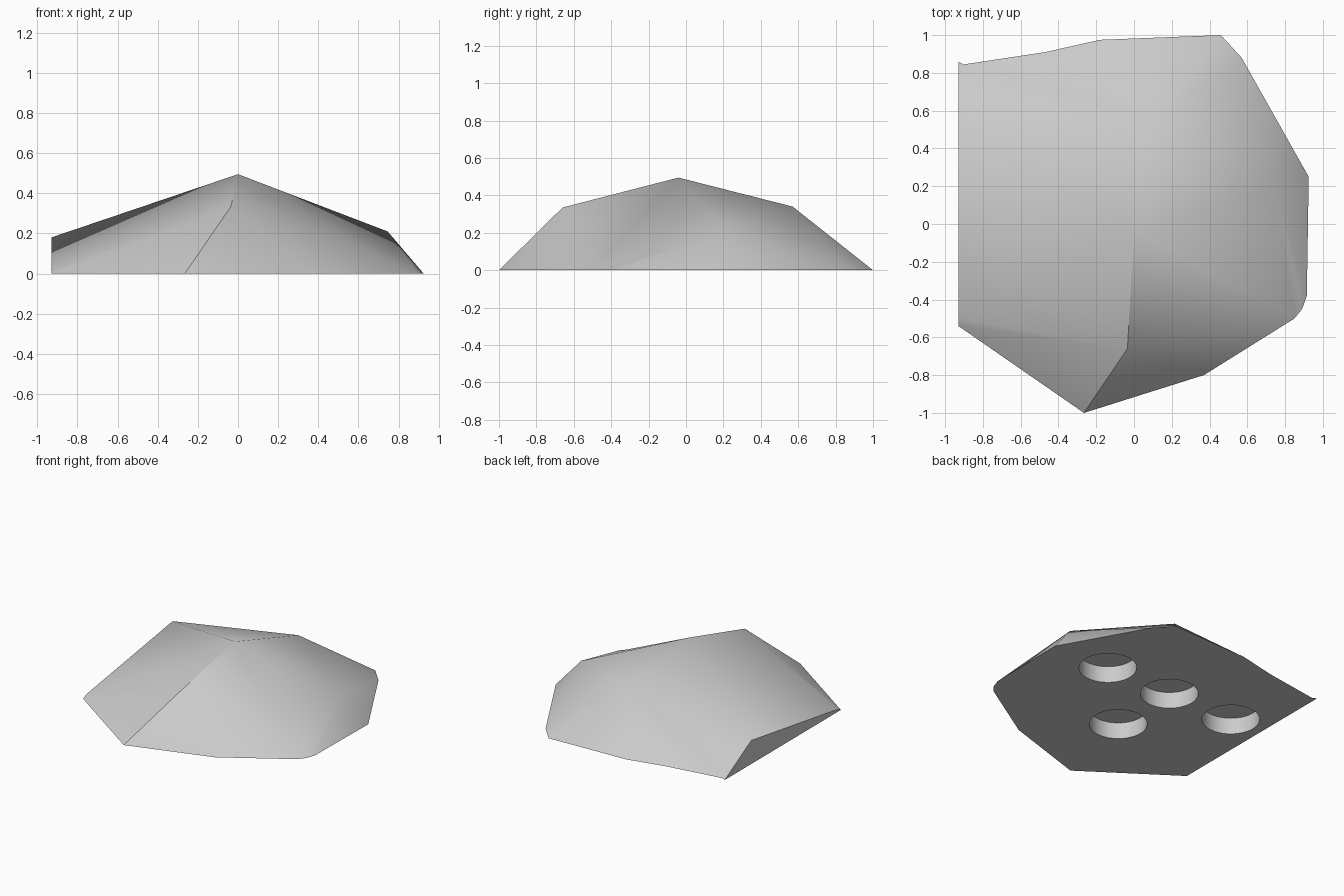
import bpy, bmesh, math

cube = bpy.data.objects.get("Cube")
if cube:
    bpy.data.objects.remove(cube)

# Single stone-like grey
grey = bpy.data.materials.new("light_grey")
grey.use_nodes = True
COLOUR = (0.6, 0.6, 0.6, 1)
grey.diffuse_color = COLOUR
grey.node_tree.nodes["Principled BSDF"].inputs["Base Color"].default_value = COLOUR


def select_only(obj):
    bpy.ops.object.select_all(action="DESELECT")
    obj.select_set(True)
    bpy.context.view_layer.objects.active = obj


# Footprint corners, counter-clockwise from the front of the flat side
footprint = {
    "a": (-0.93, -0.54), "b": (-0.265, -1), "c": (0.37, -0.8), "d": (0.85, -0.5),
    "e": (0.89, -0.45), "f": (0.915, -0.38), "g": (0.925, 0.25), "h": (0.57, 0.88),
    "i": (0.46, 1), "j": (-0.18, 0.975), "k": (-0.47, 0.91), "l": (-0.9, 0.845),
    "m": (-0.93, 0.86),
}
# Raised corners: peak, front, back, right shoulder, high and low ends of the flat side
raised = {
    "P": (0, -0.04, 0.495), "F": (-0.035, -0.66, 0.335), "B": (0.11, 0.57, 0.34),
    "S": (0.745, 0.2, 0.21), "H": (-0.93, 0.54, 0.18), "L": (-0.93, -0.5, 0.02),
}
# Facets, each spelled by its corners
facets = ("PHL PLF PFd PdS PSB PBH "
          "FLa Fab Fbc Fcd Sde Sef Sfg Sgh ShB "
          "Bhi Bij Bjk Bkl BlH Hlm amHL mlkjihgfedcba").split()

bm = bmesh.new()
corner = {n: bm.verts.new((x, y, 0)) for n, (x, y) in footprint.items()}
corner.update({n: bm.verts.new(co) for n, co in raised.items()})
for names in facets:
    bm.faces.new([corner[n] for n in names])
bmesh.ops.recalc_face_normals(bm, faces=bm.faces)
mesh = bpy.data.meshes.new("faceted_body")
bm.to_mesh(mesh)
bm.free()
body = bpy.data.objects.new("faceted_body", mesh)
bpy.context.collection.objects.link(body)
mesh.materials.append(grey)

# Round blind holes in the underside
HOLE_RADIUS, HOLE_DEPTH = 0.2, 0.125
for x, y in ((0.45, 0.255), (-0.105, 0.255), (-0.66, 0.255), (-0.105, -0.295)):
    bpy.ops.mesh.primitive_cylinder_add(vertices=48, radius=HOLE_RADIUS,
                                        depth=2 * HOLE_DEPTH, location=(x, y, 0))
    cutter = bpy.context.object
    cutter.name = "hole_cutter"
    cutter.hide_render = True
    cutter.data.materials.append(grey)
    cut = body.modifiers.new("hole", "BOOLEAN")
    cut.operation = "DIFFERENCE"
    cut.solver = "EXACT"
    cut.object = cutter
    select_only(body)
    bpy.ops.object.modifier_apply(modifier=cut.name)
    bpy.data.objects.remove(cutter)

# Soft shading across the gentle facets, crisp at the strong ridges
select_only(body)
bpy.ops.object.shade_smooth_by_angle(angle=math.radians(35))
